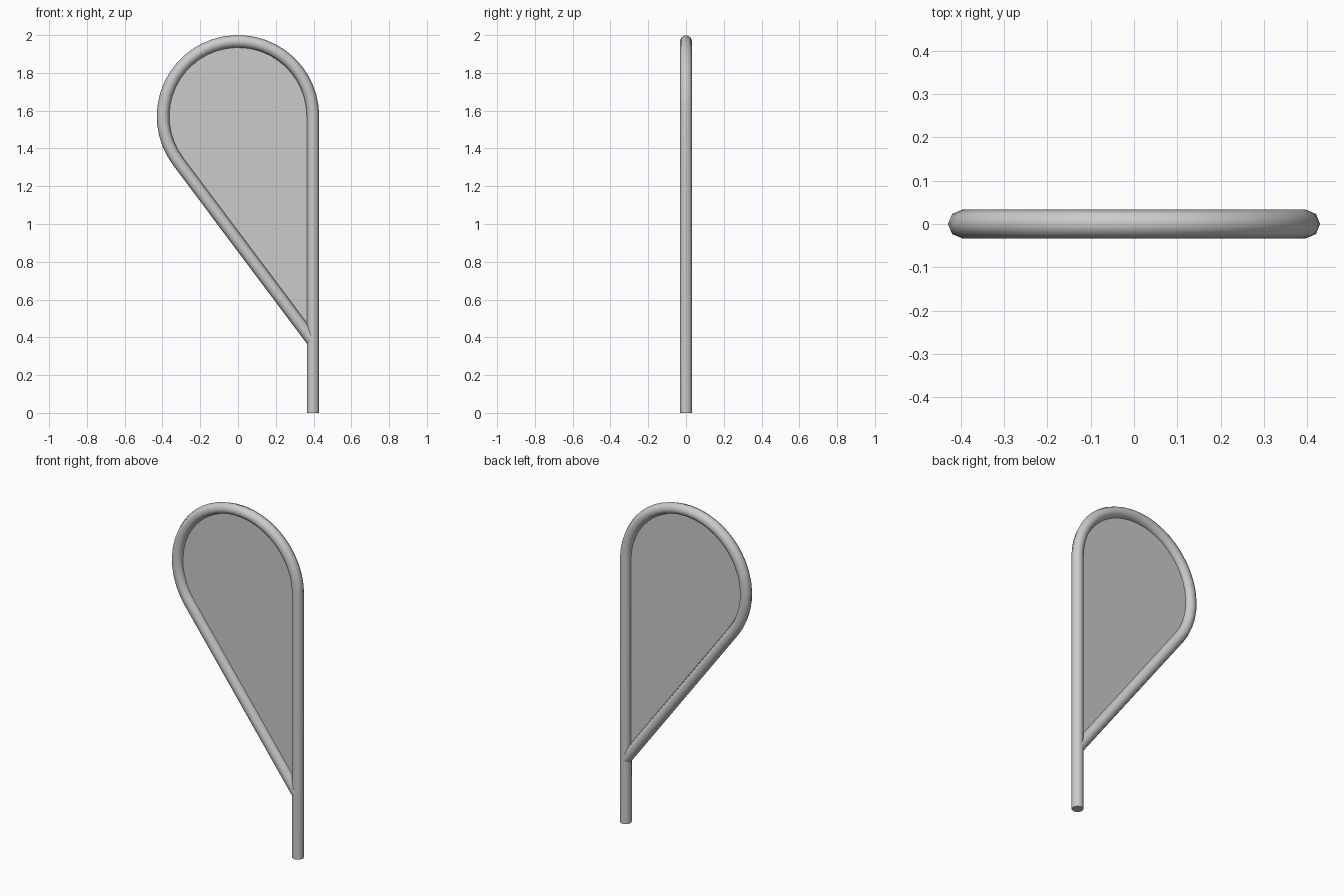
import bpy, bmesh, math

cube = bpy.data.objects.get("Cube")
if cube:
    bpy.data.objects.remove(cube)

TUBE = 0.033      # tube radius
RING = 0.397      # radius of the arched top
TOP = 1.57        # height of the arch centre
JOINT = 0.378     # height where the brace meets the pole
SEGS = 28

mat = bpy.data.materials.new("plain grey")
mat.use_nodes = True
GREY = (0.6, 0.6, 0.6, 1)
mat.diffuse_color = GREY
mat.node_tree.nodes["Principled BSDF"].inputs["Base Color"].default_value = GREY

# Teardrop outline: arch, then a straight tangent brace back to the pole
sweep = math.pi + math.atan2(3, 4)
arch = [(RING * math.cos(sweep * i / SEGS), TOP + RING * math.sin(sweep * i / SEGS))
        for i in range(SEGS + 1)]
joint = (RING, JOINT)


def finish(obj):
    bpy.context.collection.objects.link(obj)
    obj.data.materials.append(mat)


# Bent tube: pole, arch and brace in one run
curve = bpy.data.curves.new("tube_frame", "CURVE")
curve.dimensions = "3D"
curve.bevel_depth = TUBE
curve.bevel_resolution = 2
curve.use_fill_caps = True
path = [(RING, 0)] + arch + [joint]
spline = curve.splines.new("POLY")
spline.points.add(len(path) - 1)
for point, (x, z) in zip(spline.points, path):
    point.co = (x, 0, z, 1)
spline.use_smooth = True
frame = bpy.data.objects.new("tube_frame", curve)
finish(frame)
bpy.ops.object.select_all(action="DESELECT")
frame.select_set(True)
bpy.context.view_layer.objects.active = frame
bpy.ops.object.convert(target="MESH")
bpy.ops.object.shade_smooth_by_angle(angle=math.radians(50))

# Flat panel filling the teardrop
bm = bmesh.new()
bm.faces.new([bm.verts.new((x, 0, z)) for x, z in arch + [joint]])
bmesh.ops.recalc_face_normals(bm, faces=bm.faces)
mesh = bpy.data.meshes.new("flat_panel")
bm.to_mesh(mesh)
bm.free()
finish(bpy.data.objects.new("flat_panel", mesh))
